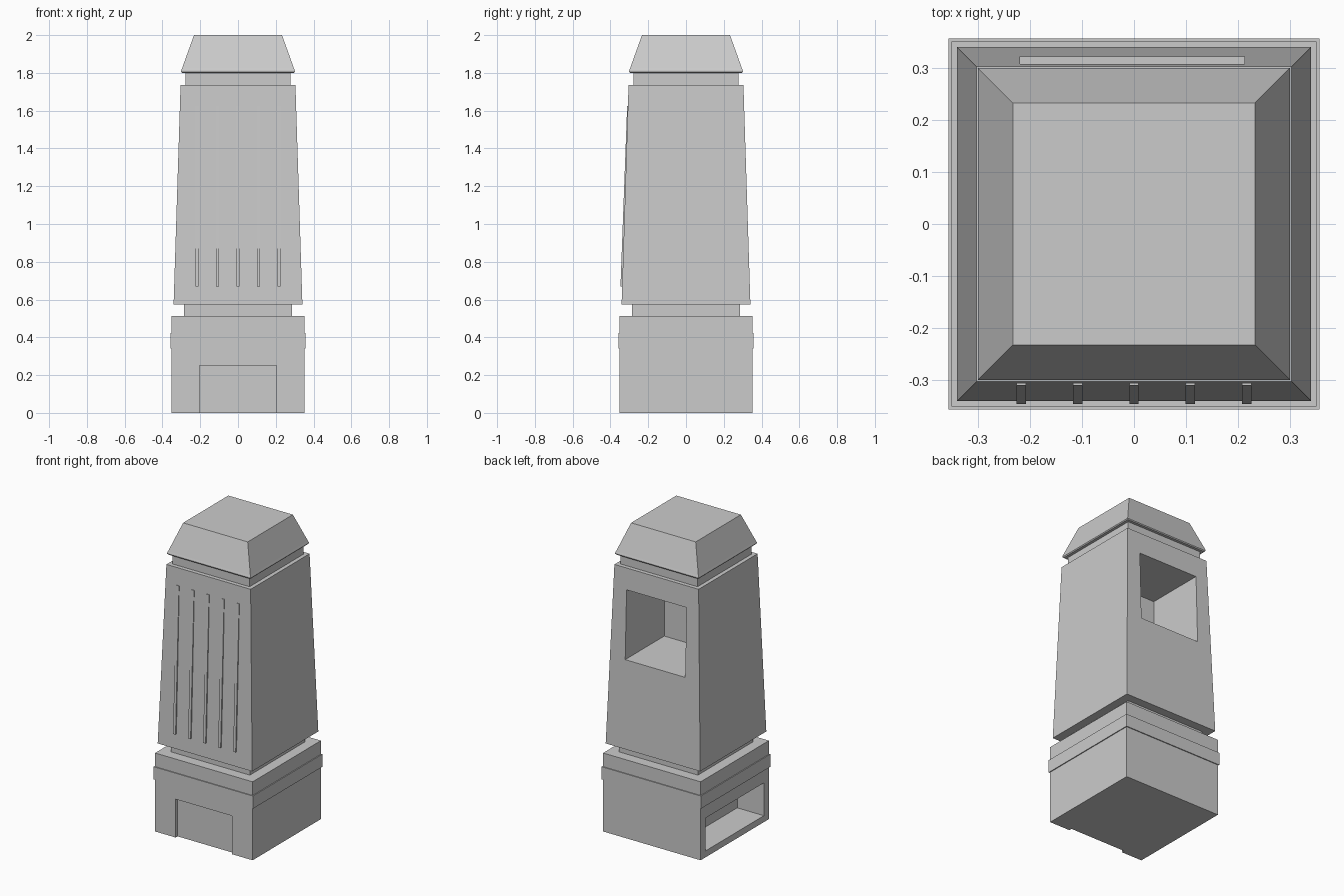
import bpy, bmesh

if "Cube" in bpy.data.objects:
    bpy.data.objects.remove(bpy.data.objects["Cube"])


def stack(name, rings):
    """Square section lofted through (half_width, z) rings, capped at both ends."""
    bm = bmesh.new()
    loops = [[bm.verts.new((sx * r, sy * r, z))
              for sx, sy in ((-1, -1), (1, -1), (1, 1), (-1, 1))] for r, z in rings]
    for lo, hi in zip(loops, loops[1:]):
        for i in range(4):
            j = (i + 1) % 4
            bm.faces.new((lo[i], lo[j], hi[j], hi[i]))
    bm.faces.new(loops[0][::-1])
    bm.faces.new(loops[-1])
    return link(name, bm)


def link(name, bm):
    me = bpy.data.meshes.new(name)
    bm.to_mesh(me)
    bm.free()
    ob = bpy.data.objects.new(name, me)
    bpy.context.collection.objects.link(ob)
    return ob


def box(name, lo, hi):
    bm = bmesh.new()
    bmesh.ops.create_cube(bm, size=1)
    for v in bm.verts:
        v.co = [lo[i] if v.co[i] < 0 else hi[i] for i in range(3)]
    return link(name, bm)


def carve(target, lo, hi):
    """Cut a box-shaped recess out of target."""
    cutter = box("cutter", lo, hi)
    cutter.hide_render = True
    mod = target.modifiers.new("recess", "BOOLEAN")
    mod.operation, mod.solver, mod.object = "DIFFERENCE", "EXACT", cutter
    bpy.context.view_layer.objects.active = target
    bpy.ops.object.modifier_apply(modifier=mod.name)
    bpy.data.objects.remove(cutter)


# Plinth with a shallow front notch and a deep pocket on the left side
plinth = stack("plinth", [(0.352, 0), (0.352, 0.512)])
carve(plinth, (-0.203, -0.5, -0.1), (0.203, -0.332, 0.25))
carve(plinth, (-0.5, -0.30, 0.042), (-0.16, 0.30, 0.256))
stack("plinth_band", [(0.358, 0.34), (0.358, 0.423)])

# Recessed necks between the main blocks
stack("lower_neck", [(0.285, 0.50), (0.285, 0.58)])
stack("upper_neck", [(0.278, 1.72), (0.278, 1.81)])

# Tapered shaft with a deep window in the back
Z0, R0, Z1, R1 = 0.573, 0.341, 1.737, 0.304
shaft = stack("shaft", [(R0, Z0), (R1, Z1)])
carve(shaft, (-0.22, -0.08, 1.147), (0.213, 0.5, 1.597))


def face_y(z):
    return -(R0 + (R1 - R0) * (z - Z0) / (Z1 - Z0))


# Five slim ribs on the sloped front, standing slightly prouder at the foot
for n in range(5):
    x = (n - 2) * 0.1085
    rib = box(f"front_rib_{n + 1}", (x - 0.009, -1, 0.668), (x + 0.009, 0, 1.624))
    for v in rib.data.vertices:
        proud = 0.009 if v.co.z < 1 else 0.004
        v.co.y = face_y(v.co.z) + (-proud if v.co.y < -0.5 else 0.01)

# Cap with a thin lip
stack("cap", [(0.296, 1.80), (0.301, 1.806), (0.301, 1.812), (0.297, 1.822), (0.233, 2.0)])
